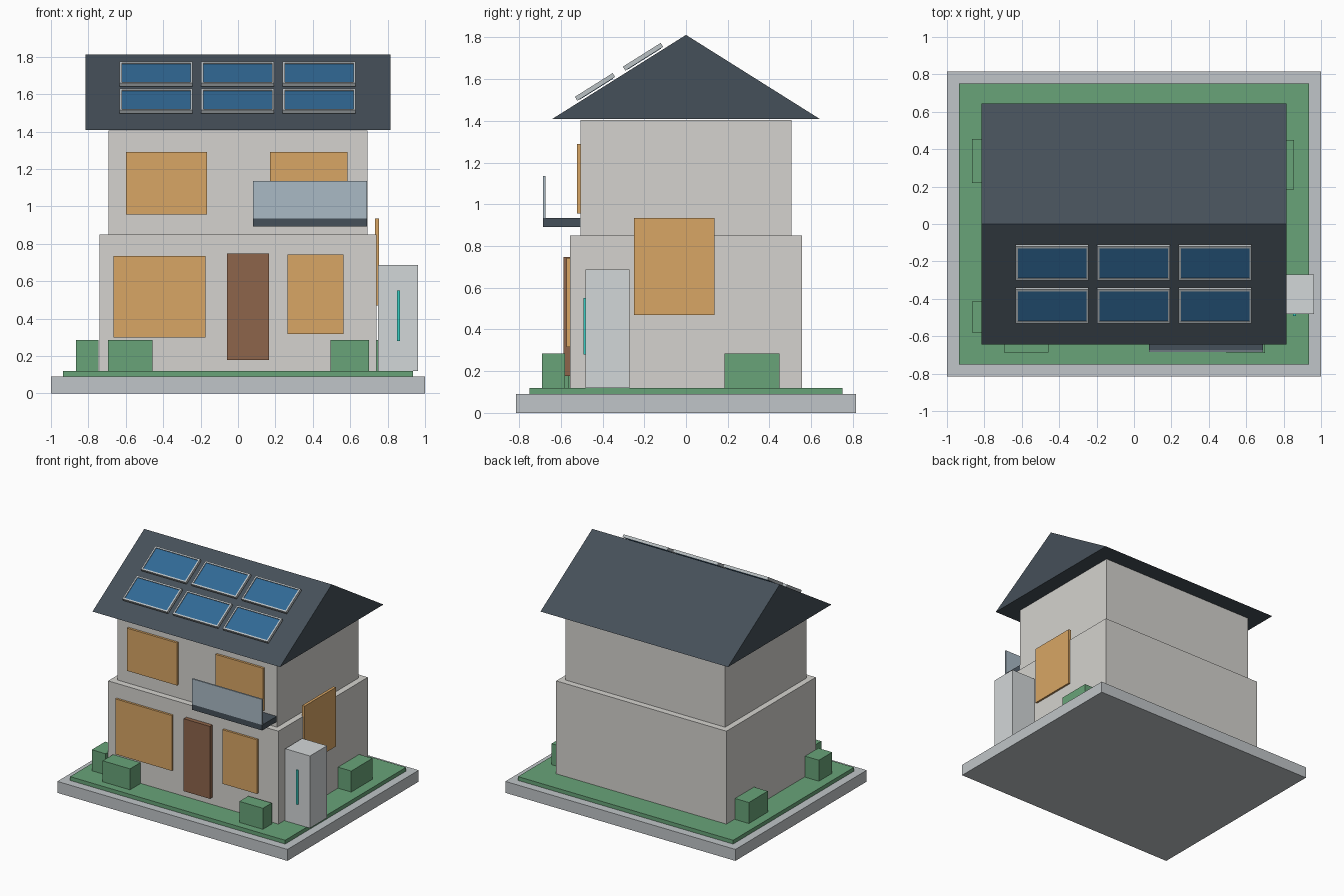
import bpy, bmesh
from math import atan2, cos, sin
from mathutils import Matrix, Vector

if "Cube" in bpy.data.objects:
    bpy.data.objects.remove(bpy.data.objects["Cube"])


def material(name, rgb):
    m = bpy.data.materials.new(name)
    m.diffuse_color = (*rgb, 1)
    m.use_nodes = True
    m.node_tree.nodes["Principled BSDF"].inputs["Base Color"].default_value = m.diffuse_color
    return m


WALL = material("plaster", (0.66, 0.65, 0.62))
STONE = material("stone", (0.53, 0.56, 0.58))
GRASS = material("grass", (0.14, 0.37, 0.19))
ROOF = material("slate", (0.06, 0.08, 0.10))
WARM = material("warm_window", (0.69, 0.38, 0.13))
WOOD = material("wood", (0.27, 0.13, 0.07))
GLASS = material("railing_glass", (0.40, 0.49, 0.56))
WHITE = material("cabinet_white", (0.65, 0.68, 0.69))
TEAL = material("indicator", (0.04, 0.62, 0.55))
SOLAR = material("solar_blue", (0.03, 0.14, 0.30))
METAL = material("frame_metal", (0.50, 0.54, 0.56))


def finish(name, bm, mat):
    bmesh.ops.recalc_face_normals(bm, faces=bm.faces)
    me = bpy.data.meshes.new(name)
    bm.to_mesh(me)
    bm.free()
    me.materials.append(mat)
    ob = bpy.data.objects.new(name, me)
    bpy.context.collection.objects.link(ob)
    return ob


def add_box(bm, x, y, z):
    centre = Vector((sum(x), sum(y), sum(z))) / 2
    size = (x[1] - x[0], y[1] - y[0], z[1] - z[0], 1)
    bmesh.ops.create_cube(bm, size=1, matrix=Matrix.Translation(centre) @ Matrix.Diagonal(size))


def box(name, x, y, z, mat):
    bm = bmesh.new()
    add_box(bm, x, y, z)
    return finish(name, bm, mat)


# Ground and storeys
box("base", (-1, 1), (-0.815, 0.815), (0, 0.09), STONE)
box("lawn", (-0.935, 0.935), (-0.75, 0.75), (0.09, 0.12), GRASS)
box("lower_storey", (-0.74, 0.74), (-0.555, 0.555), (0.12, 0.85), WALL)
box("upper_storey", (-0.693, 0.693), (-0.505, 0.505), (0.85, 1.405), WALL)

# Gable roof: triangle profile extruded along x
RX, RY, EAVE, RIDGE = 0.815, 0.643, 1.408, 1.812
bm = bmesh.new()
tri = bm.faces.new([bm.verts.new((-RX, y, z)) for y, z in ((-RY, EAVE), (RY, EAVE), (0, RIDGE))])
ext = bmesh.ops.extrude_face_region(bm, geom=[tri])
bmesh.ops.translate(bm, vec=(2 * RX, 0, 0), verts=[v for v in ext["geom"] if isinstance(v, bmesh.types.BMVert)])
finish("roof", bm, ROOF)

# Windows and door
box("lower_left_window", (-0.665, -0.175), (-0.572, -0.55), (0.30, 0.735), WARM)
box("lower_right_window", (0.265, 0.565), (-0.572, -0.55), (0.317, 0.742), WARM)
box("upper_left_window", (-0.6, -0.165), (-0.523, -0.50), (0.955, 1.29), WARM)
box("upper_right_window", (0.17, 0.585), (-0.523, -0.50), (0.955, 1.29), WARM)
box("side_window", (0.733, 0.755), (-0.25, 0.137), (0.47, 0.935), WARM)
box("front_door", (-0.06, 0.167), (-0.588, -0.55), (0.178, 0.747), WOOD)

# Balcony
box("balcony_slab", (0.08, 0.69), (-0.685, -0.505), (0.892, 0.935), ROOF)
box("balcony_railing", (0.08, 0.69), (-0.685, -0.673), (0.935, 1.135), GLASS)

# Battery cabinet beside the house
box("cabinet", (0.748, 0.963), (-0.482, -0.27), (0.12, 0.687), WHITE)
box("cabinet_light", (0.85, 0.865), (-0.491, -0.48), (0.28, 0.55), TEAL)

# Square hedges against the walls
hedges = [((-0.695, -0.457), (-0.688, -0.56)), ((0.495, 0.70), (-0.69, -0.58)),
          ((-0.865, -0.745), (-0.58, -0.415)), ((-0.865, -0.745), (0.22, 0.455)),
          ((0.74, 0.855), (0.185, 0.448))]
for i, (x, y) in enumerate(hedges):
    box(f"hedge_{i + 1}", x, y, (0.11, 0.285), GRASS)

# Solar panels: glass slab inside a four-bar frame, tilted to the roof slope
slope = atan2(RIDGE - EAVE, RY)
W, L, B = 0.195, 0.107, 0.012
for r, yc in enumerate((-0.425, -0.195)):
    zc = RIDGE + yc * (RIDGE - EAVE) / RY
    for c in range(3):
        place = (Matrix.Translation((-0.438 + 0.436 * c, yc, zc)) @ Matrix.Rotation(slope, 4, "X"))
        tag = f"{r + 1}_{c + 1}"
        glass = box("solar_glass_" + tag, (-W + B, W - B), (-L + B, L - B), (0.008, 0.026), SOLAR)
        bm = bmesh.new()
        for s in (-1, 1):
            add_box(bm, (-W, W), sorted((s * L, s * (L - B))), (0.01, 0.032))
            add_box(bm, sorted((s * W, s * (W - B))), (-L + B, L - B), (0.01, 0.032))
        frame = finish("solar_frame_" + tag, bm, METAL)
        for ob in (glass, frame):
            ob.data.transform(place)
